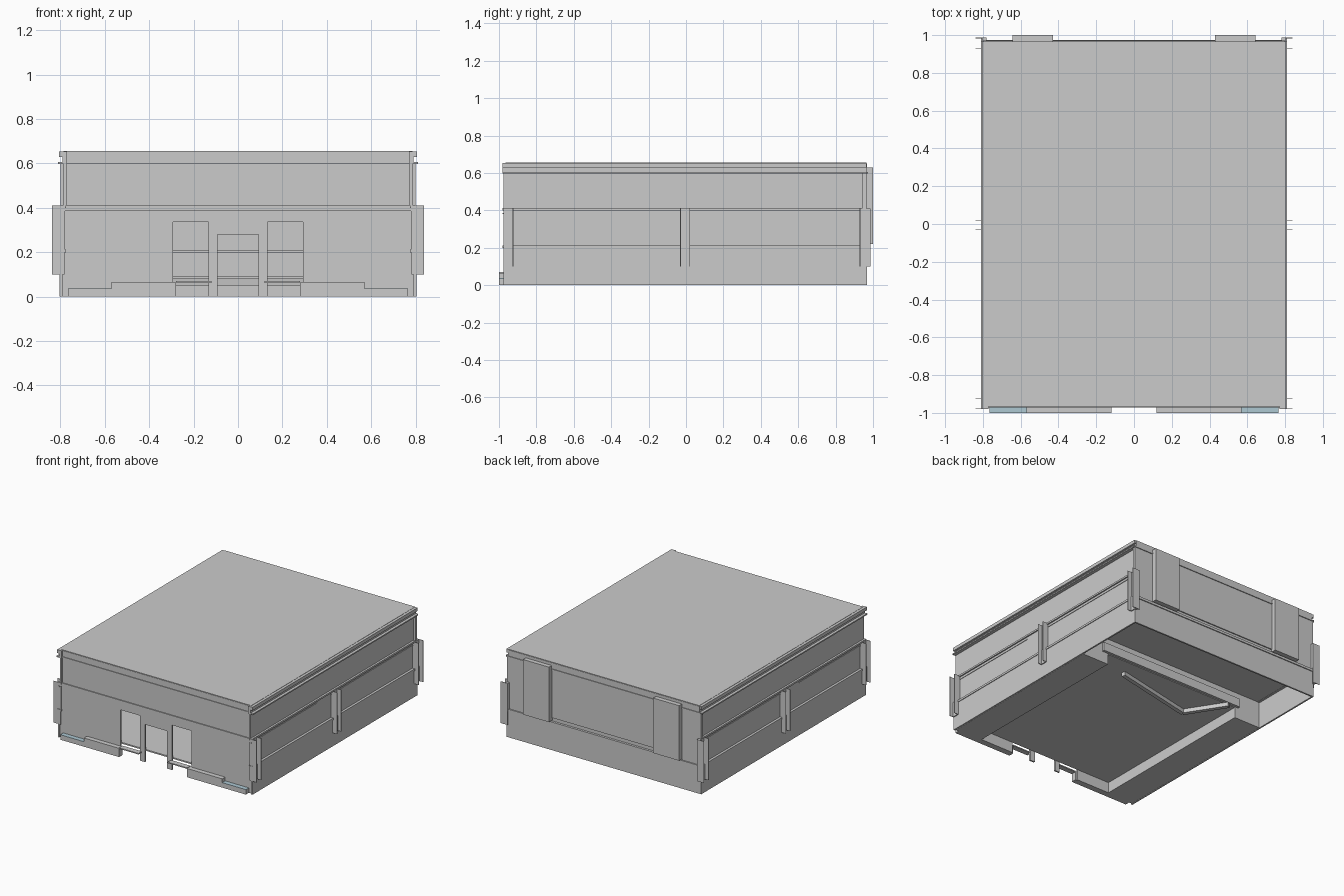
import bpy, bmesh, math
from mathutils import Vector

# Materials
glass = bpy.data.materials.new("pale_blue")
glass.diffuse_color = (0.42, 0.58, 0.65, 1)


def box(name, x0, x1, y0, y1, z0, z1, mat=None):
    bm = bmesh.new()
    bmesh.ops.create_cube(bm, size=1)
    for v in bm.verts:
        v.co = Vector(((x0 + x1) / 2 + v.co.x * (x1 - x0),
                       (y0 + y1) / 2 + v.co.y * (y1 - y0),
                       (z0 + z1) / 2 + v.co.z * (z1 - z0)))
    me = bpy.data.meshes.new(name)
    bm.to_mesh(me)
    bm.free()
    ob = bpy.data.objects.new(name, me)
    bpy.context.collection.objects.link(ob)
    if mat:
        me.materials.append(mat)
    return ob


def pair(name, x0, x1, *rest):
    # the same box on both sides of the building
    box(name + "_right", x0, x1, *rest)
    box(name + "_left", -x1, -x0, *rest)


def beam(name, a, b, width, z0, z1):
    # straight box between two plan points
    a, b = Vector(a), Vector(b)
    d = b - a
    ob = box(name, 0, d.length, -width / 2, width / 2, z0, z1)
    ob.location = (a.x, a.y, 0)
    ob.rotation_euler.z = math.atan2(d.y, d.x)


T = 0.012

# Side walls: lower storey, middle band and upper storey
pair("side_wall_lower", 0.803 - T, 0.803, -0.975, 0.968, 0, 0.2)
pair("side_wall_middle", 0.79 - T, 0.79, -0.975, 0.965, 0.2, 0.41)
pair("side_wall_upper", 0.785 - T, 0.785, -0.975, 0.965, 0.41, 0.60)
pair("side_sill", 0.775, 0.808, -0.98, 0.965, 0.198, 0.213)
pair("side_belt", 0.775, 0.80, -0.98, 0.965, 0.40, 0.413)
for y0, y1 in [(-0.98, -0.2), (-0.04, 0.965)]:
    pair("side_groove_trim", 0.785, 0.794, y0, y1, 0.380, 0.386)

# Roof deck with stepped cornice
box("roof_deck", -0.785, 0.785, -0.965, 0.965, 0.64, 0.655)
pair("cornice_top", 0.77, 0.805, -0.98, 0.965, 0.628, 0.653)
pair("cornice_middle", 0.77, 0.79, -0.98, 0.965, 0.606, 0.628)
pair("cornice_bottom", 0.77, 0.81, -0.98, 0.965, 0.597, 0.606)
for s, n in [(-1, "front"), (1, "back")]:
    ya, yb = sorted((s * 0.95, s * 0.967))
    box(n + "_cornice", -0.79, 0.79, ya, yb, 0.606, 0.65)
    ya, yb = sorted((s * 0.95, s * 0.972))
    box(n + "_cornice_lip", -0.80, 0.80, ya, yb, 0.597, 0.606)

# Front wall around the three door openings
F0, F1 = -0.965, -0.965 + T
pair("front_wall_side", 0.293, 0.80, F0, F1, 0, 0.40)
pair("front_door_post", 0.092, 0.132, F0, F1, 0, 0.335)
box("front_centre_lintel", -0.092, 0.092, F0, F1, 0.28, 0.335)
box("front_door_header", -0.293, 0.293, F0, F1, 0.335, 0.40)
box("front_wall_upper", -0.785, 0.785, F0, F1, 0.40, 0.60)
box("front_belt", -0.78, 0.78, -0.972, F1, 0.385, 0.41)

# Planters with pale tops, and doorsteps at floor level
pair("front_planter_outer", 0.57, 0.765, -1.0, -0.96, 0, 0.034)
pair("front_planter_top", 0.57, 0.765, -1.0, -0.96, 0.034, 0.037, glass)
pair("front_planter_inner", 0.28, 0.57, -1.0, -0.96, 0, 0.065)
pair("doorstep", 0.12, 0.28, -1.0, -0.96, 0.062, 0.07)

# Back wall, sill, piers and central panel trim
box("back_wall_lower", -0.80, 0.80, 0.968 - T, 0.968, 0, 0.2)
box("back_wall_upper", -0.785, 0.785, 0.955 - T, 0.958, 0.2, 0.60)
box("back_sill", -0.80, 0.80, 0.945, 0.975, 0.195, 0.213)
pair("back_pier", 0.43, 0.643, 0.95, 1.0, 0.22, 0.63)
box("back_panel", -0.43, 0.43, 0.95, 0.966, 0.24, 0.60)
pair("back_corner_panel", 0.643, 0.80, 0.945, 0.966, 0.213, 0.60)

# Side brackets: paired thin fins with a shallow plate between them
for y0, y1 in [(-0.975, -0.925), (-0.03, 0.02), (0.93, 0.985)]:
    for y in (y0, y1):
        pair("bracket_fin", 0.78, 0.838, y - 0.002, y + 0.002, 0.10, 0.41)
    pair("bracket_plate", 0.79, 0.81, y0, y1, 0.10, 0.213)
    pair("bracket_neck", 0.78, 0.803, y0, y1, 0.213, 0.41)

# Ground floor between two side plinths, and raised rear floor
box("ground_floor", -0.57, 0.57, -0.955, 0.40, 0.08, 0.09)
pair("side_plinth", 0.57, 0.79, -0.955, 0.40, 0.0, 0.09)
box("rear_floor", -0.79, 0.79, 0.40, 0.955, 0.20, 0.21)
box("rear_floor_beam", -0.60, 0.62, 0.385, 0.42, 0.085, 0.15)
box("rear_floor_riser", -0.79, 0.79, 0.39, 0.40, 0.09, 0.20)

# Low beams under the floor
beam("under_beam_long", (0.33, 0.28), (-0.32, 0.14), 0.03, 0.05, 0.08)
beam("under_beam_short", (-0.32, 0.14), (-0.50, 0.42), 0.03, 0.05, 0.08)
